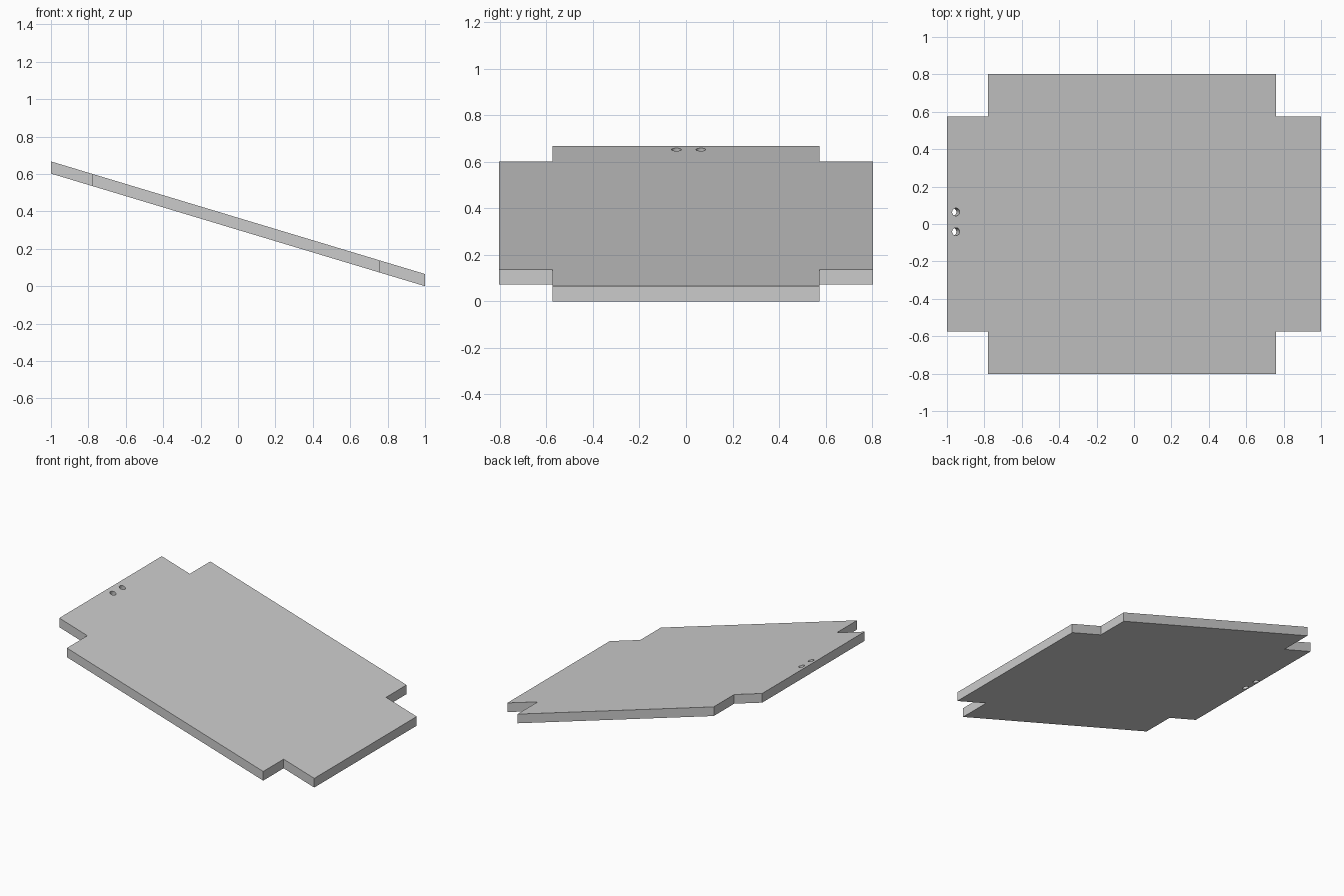
import bpy, bmesh, math
from mathutils import Vector

cube = bpy.data.objects.get("Cube")
if cube:
    bpy.data.objects.remove(cube, do_unlink=True)

SLOPE = -0.301      # rise of the panel per unit of x
THICK = 0.065       # measured vertically
MID_Z = 0.301

mat = bpy.data.materials.new("plain_grey")
mat.use_nodes = True
grey = (0.6, 0.6, 0.6, 1)
mat.diffuse_color = grey
mat.node_tree.nodes["Principled BSDF"].inputs["Base Color"].default_value = grey


def make_object(name, bm):
    bmesh.ops.recalc_face_normals(bm, faces=bm.faces)
    mesh = bpy.data.meshes.new(name)
    bm.to_mesh(mesh)
    bm.free()
    mesh.materials.append(mat)
    obj = bpy.data.objects.new(name, mesh)
    bpy.context.collection.objects.link(obj)
    return obj


# Sloping panel: notched outline, mirrored front to back, with upright edges
half = [(1, 0.574), (0.76, 0.574), (0.76, 0.803),
        (-0.78, 0.803), (-0.78, 0.574), (-1, 0.574)]
outline = half + [(x, -y) for x, y in reversed(half)]
bm = bmesh.new()
face = bm.faces.new([bm.verts.new((x, y, MID_Z + SLOPE * x)) for x, y in outline])
ext = bmesh.ops.extrude_face_region(bm, geom=[face])
bmesh.ops.translate(bm, vec=(0, 0, THICK),
                    verts=[v for v in ext["geom"] if isinstance(v, bmesh.types.BMVert)])
panel = make_object("sloping_panel", bm)

# Two small round holes drilled square to the panel near its raised edge
normal = Vector((-SLOPE, 0, 1)).normalized()
hole_x = -0.952
for name, y in (("front_hole_cutter", -0.041), ("back_hole_cutter", 0.064)):
    bm = bmesh.new()
    bmesh.ops.create_cone(bm, cap_ends=True, segments=32,
                          radius1=0.021, radius2=0.021, depth=0.3)
    cutter = make_object(name, bm)
    cutter.location = (hole_x, y, MID_Z + THICK + SLOPE * hole_x)
    cutter.rotation_euler = (0, math.atan2(normal.x, normal.z), 0)
    cutter.hide_render = True
    cutter.hide_set(True)
    cut = panel.modifiers.new(name, 'BOOLEAN')
    cut.operation = 'DIFFERENCE'
    cut.solver = 'EXACT'
    cut.object = cutter
